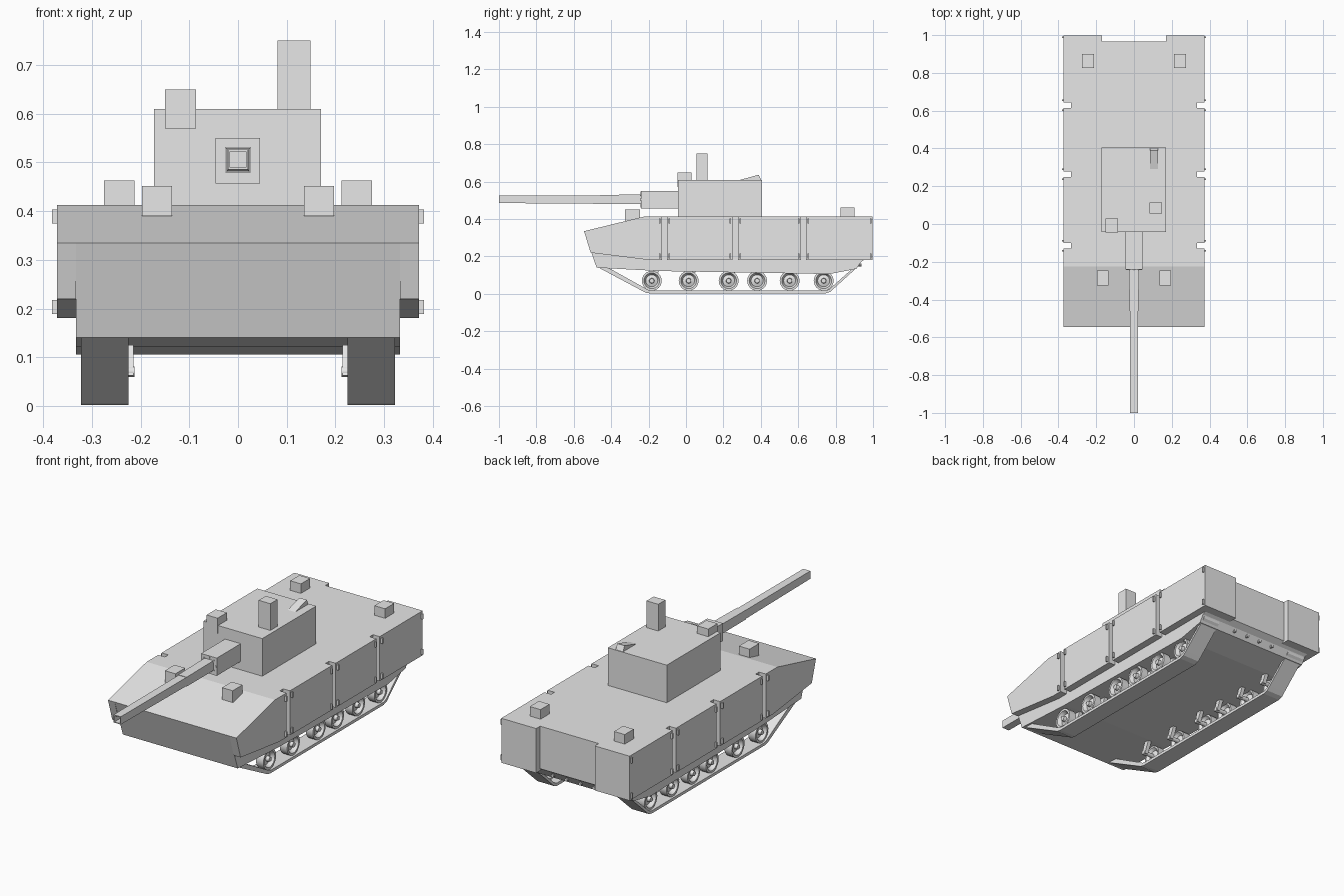
import bpy, bmesh, math
from mathutils import Matrix

cube = bpy.data.objects.get("Cube")
if cube:
    bpy.data.objects.remove(cube, do_unlink=True)

grey = bpy.data.materials.new("plain grey")
grey.use_nodes = True
grey.diffuse_color = (0.8, 0.8, 0.8, 1)
grey.node_tree.nodes["Principled BSDF"].inputs["Base Color"].default_value = (0.8, 0.8, 0.8, 1)


def finish(name, bm, smooth=False):
    bmesh.ops.recalc_face_normals(bm, faces=bm.faces)
    mesh = bpy.data.meshes.new(name)
    bm.to_mesh(mesh)
    bm.free()
    mesh.materials.append(grey)
    ob = bpy.data.objects.new(name, mesh)
    bpy.context.collection.objects.link(ob)
    if smooth:
        bpy.ops.object.select_all(action='DESELECT')
        ob.select_set(True)
        bpy.context.view_layer.objects.active = ob
        bpy.ops.object.shade_smooth_by_angle(angle=math.radians(35))
    return ob


def prism(name, x0, x1, profile, smooth=False):
    """Extrude a (y, z) outline from x0 to x1."""
    bm = bmesh.new()
    face = bm.faces.new([bm.verts.new((x0, y, z)) for y, z in profile])
    res = bmesh.ops.extrude_face_region(bm, geom=[face])
    verts = [v for v in res["geom"] if isinstance(v, bmesh.types.BMVert)]
    bmesh.ops.translate(bm, verts=verts, vec=(x1 - x0, 0, 0))
    return finish(name, bm, smooth)


def box(name, x0, x1, y0, y1, z0, z1):
    return prism(name, x0, x1, [(y0, z0), (y1, z0), (y1, z1), (y0, z1)])


def lathe(name, profile, centre, axis="X", steps=24):
    """Spin an (along, radius) outline about the given axis."""
    bm = bmesh.new()
    verts = [bm.verts.new((a, 0, r)) for a, r in profile]
    edges = [bm.edges.new(p) for p in zip(verts, verts[1:])]
    bmesh.ops.spin(bm, geom=verts + edges, cent=(0, 0, 0), axis=(1, 0, 0),
                   angle=math.tau, steps=steps)
    bmesh.ops.remove_doubles(bm, verts=bm.verts, dist=0.0001)
    turn = Matrix.Rotation(math.radians(90 if axis == "Y" else 0), 4, 'Z')
    bmesh.ops.transform(bm, matrix=Matrix.Translation(centre) @ turn, verts=bm.verts)
    return finish(name, bm, True)


def square_tube(name, sections, z_mid):
    """Loft square rings given as (y, half size, centre z offset)."""
    bm = bmesh.new()
    rings = [[bm.verts.new((sx * h, y, z_mid + dz + sz * h))
              for sx, sz in ((-1, -1), (1, -1), (1, 1), (-1, 1))] for y, h, dz in sections]
    for a, b in zip(rings, rings[1:]):
        for i in range(4):
            j = (i + 1) % 4
            bm.faces.new((a[i], a[j], b[j], b[i]))
    bm.faces.new(rings[0])
    bm.faces.new(rings[-1])
    return finish(name, bm)


# Hull core
prism("hull", -0.333, 0.333, [
    (-0.545, 0.335), (-0.225, 0.413), (0.965, 0.413), (0.965, 0.19), (0.935, 0.17),
    (0.912, 0.134), (0.767, 0.106), (-0.14, 0.122), (-0.478, 0.14)])

GAPS = (-0.115, 0.263, 0.628)
HALF_GAP = 0.014
for s, side in ((1, "left"), (-1, "right")):
    # Side skirts, split into panels
    prism(f"front_skirt_{side}", s * 0.333, s * 0.372, [
        (-0.545, 0.335), (-0.225, 0.413), (GAPS[0] - HALF_GAP, 0.413),
        (GAPS[0] - HALF_GAP, 0.18), (-0.19, 0.18), (-0.51, 0.22)])
    ends = list(GAPS[1:]) + [0.998 + HALF_GAP]
    for i, (a, b) in enumerate(zip(GAPS, ends)):
        box(f"skirt_panel_{side}_{i + 1}", s * 0.333, s * 0.372,
            a + HALF_GAP, b - HALF_GAP, 0.18, 0.413)
    # Rear corner boxes flanking the recess
    box(f"rear_box_{side}", s * 0.17, s * 0.334, 0.93, 0.998, 0.18, 0.413)

    # Skirt hinges
    hinges = [g + d for g in GAPS for d in (-0.026, 0.026)] + [0.988]
    for i, y in enumerate(hinges):
        for z in (0.203, 0.389):
            box(f"hinge_{side}_{i + 1}", s * 0.368, s * 0.382,
                y - 0.004, y + 0.004, z - 0.014, z + 0.014)

    # Track: thin band under the hull
    prism(f"track_{side}", s * 0.225, s * 0.322, [
        (-0.465, 0.139), (-0.215, 0.006), (-0.19, 0.002), (0.745, 0.002), (0.77, 0.01),
        (0.79, 0.028), (0.93, 0.155), (0.935, 0.175), (0.89, 0.15), (0.89, 0.135),
        (0.765, 0.024), (0.745, 0.017), (-0.185, 0.017), (-0.2, 0.02), (-0.41, 0.137)])

    # Road wheels, dished with a raised hub, on suspension arms
    for i, y in enumerate((-0.183, 0.014, 0.228, 0.38, 0.554, 0.736)):
        lathe(f"road_wheel_{side}_{i + 1}", [
            (0.315, 0), (0.315, 0.012), (0.298, 0.014), (0.292, 0.032), (0.312, 0.042),
            (0.312, 0.053), (0.270, 0.053), (0.270, 0.044), (0.284, 0.032),
            (0.276, 0.014), (0.276, 0)] if s > 0 else [
            (-0.315, 0), (-0.315, 0.012), (-0.298, 0.014), (-0.292, 0.032), (-0.312, 0.042),
            (-0.312, 0.053), (-0.270, 0.053), (-0.270, 0.044), (-0.284, 0.032),
            (-0.276, 0.014), (-0.276, 0)], (0, y, 0.07))
        lathe(f"axle_{side}_{i + 1}", [(s * 0.213, 0), (s * 0.213, 0.011),
              (s * 0.28, 0.011), (s * 0.28, 0)], (0, y, 0.07), steps=12)
        prism(f"suspension_arm_{side}_{i + 1}", s * 0.215, s * 0.235, [
            (y - 0.012, 0.062), (y + 0.012, 0.062), (y + 0.04, 0.125), (y + 0.01, 0.125)])

    # Equipment boxes on the deck
    box(f"front_lamp_{side}", s * 0.135, s * 0.197, -0.325, -0.245, 0.39, 0.452)
    box(f"rear_deck_box_{side}", s * 0.213, s * 0.275, 0.825, 0.9, 0.41, 0.463)

# Rear plate bolts
for i in range(4):
    lathe(f"rear_bolt_{i + 1}", [(0.92, 0), (0.92, 0.008), (0.937, 0.008), (0.937, 0)],
          (-0.12 + i * 0.08, 0, 0.155), "Y", 10)

# Turret and its roof fittings
box("turret", -0.172, 0.17, -0.042, 0.405, 0.41, 0.61)
box("gunner_sight", -0.15, -0.086, -0.046, 0.03, 0.57, 0.65)
box("commander_sight", 0.081, 0.149, 0.055, 0.114, 0.605, 0.75)
prism("roof_wedge", 0.084, 0.127, [(0.285, 0.608), (0.388, 0.637), (0.402, 0.608)])

# Gun: mantlet, tapering square barrel with a shallow bore
box("mantlet", -0.046, 0.045, -0.24, -0.04, 0.457, 0.55)
square_tube("gun_barrel", [
    (-0.2, 0.026, 0.003), (-0.46, 0.0245, 0.001), (-0.46, 0.0225, 0.001), (-1.0, 0.0205, 0.003),
    (-1.0, 0.016, 0.003), (-0.94, 0.016, 0.003)], 0.503)

# Mantlet bolts
spots = [(0.037, 0), (-0.037, 0), (0, 0.037), (0, -0.037)]
spots += [(sx * 0.027, sz * 0.026) for sx in (-1, 1) for sz in (-1, 1)]
for i, (x, z) in enumerate(spots):
    lathe(f"mantlet_bolt_{i + 1}", [(-0.243, 0), (-0.243, 0.006), (-0.235, 0.006), (-0.235, 0)],
          (x, 0, 0.504 + z), "Y", 10)
